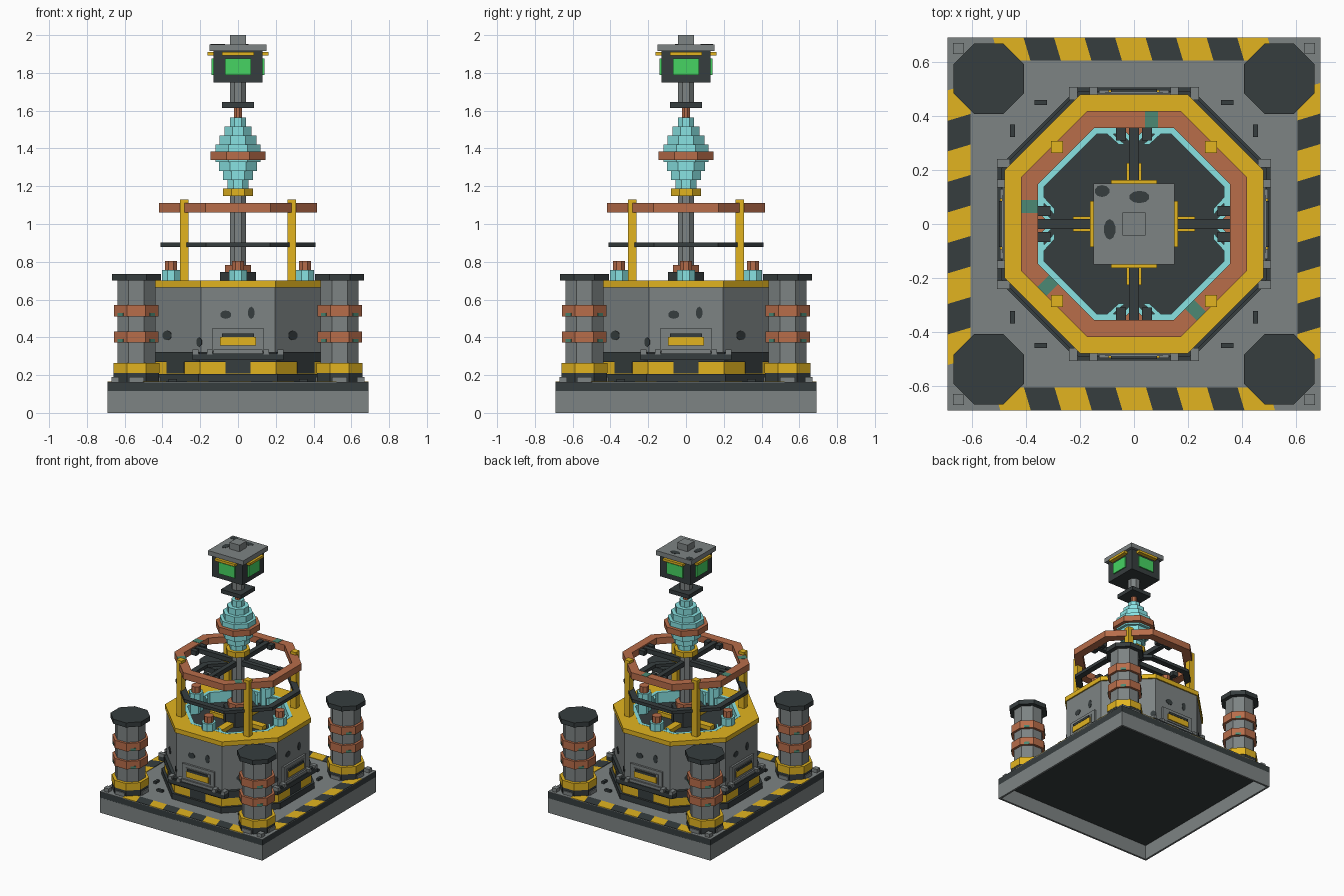
import bpy, bmesh, math
from mathutils import Matrix

cube = bpy.data.objects.get("Cube")
if cube:
    bpy.data.objects.remove(cube, do_unlink=True)


def material(name, r, g, b):
    lin = [((c / 255 + 0.055) / 1.055) ** 2.4 for c in (r, g, b)] + [1]
    m = bpy.data.materials.new(name)
    m.use_nodes = True
    m.diffuse_color = lin
    m.node_tree.nodes["Principled BSDF"].inputs["Base Color"].default_value = lin
    return m


GREY = material("grey steel", 125, 131, 131)
DARK = material("dark iron", 54, 61, 62)
YELLOW = material("warning yellow", 226, 180, 32)
COPPER = material("copper", 184, 109, 74)
CYAN = material("cyan ceramic", 136, 226, 226)
GREEN = material("green screen", 70, 212, 98)
PATINA = material("patina", 76, 136, 116)


def finish(name, bm, mat, turn=0.0, loc=(0, 0, 0)):
    bmesh.ops.recalc_face_normals(bm, faces=bm.faces)
    bm.transform(Matrix.Translation(loc) @ Matrix.Rotation(turn, 4, "Z"))
    me = bpy.data.meshes.new(name)
    bm.to_mesh(me)
    bm.free()
    me.materials.append(mat)
    ob = bpy.data.objects.new(name, me)
    bpy.context.collection.objects.link(ob)
    return ob


def box(name, x, y, z, mat, turn=0.0, slant=0.0, loc=(0, 0, 0)):
    """Box from (min, max) ranges; slant shears x along y."""
    bm = bmesh.new()
    bmesh.ops.create_cube(bm, size=1)
    for v in bm.verts:
        px, py, pz = (r[0] + (c + 0.5) * (r[1] - r[0]) for r, c in zip((x, y, z), v.co))
        v.co = (px + slant * (py - y[0]), py, pz)
    return finish(name, bm, mat, turn, loc)


def octagon(name, flat, z0, z1, mat, loc=(0, 0), inner=None):
    """Octagonal prism, or ring when inner is given; sizes are to the flats."""
    bm = bmesh.new()
    radii = [flat] if inner is None else [flat, inner]
    loops = []
    for a in radii:
        r = a / math.cos(math.pi / 8)
        for z in (z0, z1):
            loops.append([bm.verts.new((r * math.cos((i + 0.5) * math.pi / 4),
                                        r * math.sin((i + 0.5) * math.pi / 4), z))
                          for i in range(8)])
    pairs = [(0, 1)] if inner is None else [(0, 1), (1, 3), (3, 2), (2, 0)]
    for a, b in pairs:
        for i in range(8):
            j = (i + 1) % 8
            bm.faces.new((loops[a][i], loops[a][j], loops[b][j], loops[b][i]))
    if inner is None:
        bm.faces.new(loops[0])
        bm.faces.new(loops[1])
    return finish(name, bm, mat, 0, (*loc, 0))


def stain(name, loc, w, h, tilt, turn=0.0):
    """Thin oval plate, tilted up against a wall or left flat."""
    bm = bmesh.new()
    bmesh.ops.create_cone(bm, cap_ends=True, segments=10, radius1=1, radius2=1, depth=0.006)
    bm.transform(Matrix.Translation(loc) @ Matrix.Rotation(tilt, 4, "X")
                 @ Matrix.Diagonal((w, h, 1, 1)))
    return finish(name, bm, DARK, turn)


def span(h, c=0.0):
    return (c - h, c + h)


QUARTERS = [k * math.pi / 2 for k in range(4)]
EIGHTHS = [k * math.pi / 4 for k in range(8)]

# Base: hollow skirt, dark slab and floor plate
for t in QUARTERS:
    box("base_skirt", span(0.69), (-0.69, -0.675), (0, 0.117), GREY, t)
box("base_slab", span(0.69), span(0.69), (0.112, 0.16), DARK)
box("floor_plate", span(0.69), span(0.69), (0.16, 0.163), GREY)

# Slanted hazard border and floor ticks
for t in QUARTERS:
    for i in range(9):
        x = -0.495 + i * 0.113
        box("border_stripe", (x, x + 0.113), (-0.69, -0.605), (0.163, 0.167),
            (YELLOW, DARK)[i % 2], t, -0.3)
    for s in (-1, 1):
        box("floor_tick", span(0.023, s * 0.345), (-0.46, -0.44), (0.16, 0.18), DARK, t)

# Octagonal plinth and main body with a recessed deck
octagon("plinth", 0.503, 0.16, 0.207, DARK)
octagon("hazard_band", 0.485, 0.207, 0.27, YELLOW)
octagon("body_step", 0.493, 0.27, 0.323, DARK)
octagon("body", 0.47, 0.32, 0.665, GREY, inner=0.355)
octagon("body_rim", 0.48, 0.665, 0.70, YELLOW, inner=0.357)
octagon("deck", 0.36, 0.32, 0.62, DARK)
octagon("deck_liner", 0.358, 0.61, 0.701, CYAN, inner=0.333)
for n, t in enumerate(EIGHTHS):
    box("hazard_patch", span(0.065, 0.02 * (n % 2)), (-0.489, -0.48), (0.208, 0.269), DARK, t)
    marks = (((-0.06, 0.41, 0.035, 0.025), (0.18, 0.375, 0.02, 0.025)) if n % 2 else
             ((-0.065, 0.52, 0.03, 0.022), (0.07, 0.53, 0.018, 0.032)))
    for x, z, w, h in marks:
        stain("body_stain", (x, -0.47, z), w, h, math.pi / 2, t)

# Service panels on the four main faces
for t in QUARTERS:
    box("panel_frame", span(0.135), (-0.485, -0.46), (0.325, 0.45), GREY, t)
    box("panel_inset", span(0.105), (-0.489, -0.48), (0.345, 0.425), GREY, t)
    box("panel_slit", span(0.085), (-0.499, -0.48), (0.402, 0.42), DARK, t)
    box("panel_hatch", span(0.095), (-0.497, -0.48), (0.358, 0.402), YELLOW, t)
    box("panel_sill", span(0.13), (-0.497, -0.47), (0.305, 0.335), GREY, t)
    box("step_bar", span(0.24), (-0.505, -0.46), (0.28, 0.315), DARK, t)
    for x in (-0.225, -0.15, 0.15, 0.225):
        box("step_tooth", span(0.015, x), (-0.508, -0.46), (0.31, 0.335), GREY, t)

# Corner pillars
for sx in (-1, 1):
    for sy in (-1, 1):
        p = (sx * 0.538, sy * 0.538)
        for name, flat, z0, z1, mat in (
                ("pillar_foot", 0.12, 0.16, 0.21, DARK),
                ("pillar_collar", 0.122, 0.21, 0.265, YELLOW),
                ("pillar_shaft", 0.10, 0.265, 0.70, GREY),
                ("pillar_band", 0.118, 0.372, 0.432, COPPER),
                ("pillar_band", 0.118, 0.51, 0.57, COPPER),
                ("pillar_cap", 0.13, 0.70, 0.735, DARK)):
            octagon(name, flat, z0, z1, mat, p)
        box("corner_bolt", span(0.02, sx * 0.65), span(0.02, sy * 0.65), (0.16, 0.19), GREY)
        for t in QUARTERS[:2]:
            box("foot_lug", span(0.04), span(0.128), (0.16, 0.19), GREY, t, loc=(*p, 0))
            for z in (0.374, 0.512):
                box("band_patina", span(0.02), span(0.121), (z, z + 0.018), PATINA,
                    t + math.pi / 4, loc=(*p, 0))

# Cage: posts, rails and spokes, with brackets and liner corners on the deck
for t in QUARTERS:
    box("cage_post", (0.262, 0.308), (0.262, 0.308), (0.61, 1.13), YELLOW, t)
    box("cage_spoke", span(0.018), (-0.37, -0.03), (1.065, 1.10), DARK, t)
    box("deck_bracket", span(0.027), (-0.225, -0.08), (0.61, 0.65), YELLOW, t)
    for s in (-1, 1):
        box("spoke_clamp", span(0.018, s * 0.048), (-0.355, -0.31), (1.065, 1.10), DARK, t)
        box("liner_corner", span(0.011, s * 0.09), (-0.335, -0.295), (0.61, 0.698), CYAN, t,
            -s * 1.1)
octagon("lower_rail", 0.41, 0.878, 0.902, DARK, inner=0.365)
octagon("upper_rail", 0.418, 1.06, 1.11, COPPER, inner=0.355)
for t in (math.pi, -math.pi / 2, -math.pi / 4, math.pi / 4):
    box("rail_patina", span(0.024, -0.065), (-0.417, -0.356), (1.107, 1.112), PATINA, t)

# Deck insulators
for x, y in ((0.355, 0), (-0.355, 0), (0, 0.355), (0, -0.355)):
    octagon("insulator", 0.047, 0.61, 0.757, CYAN, (x, y))
    octagon("insulator_cap", 0.032, 0.757, 0.805, COPPER, (x, y))

# Central mast
for name, flat, z0, z1, mat in (
        ("mast_base", 0.095, 0.61, 0.745, DARK),
        ("mast_ring", 0.07, 0.745, 0.782, COPPER),
        ("mast", 0.042, 0.78, 1.15, GREY),
        ("mast_collar", 0.08, 1.147, 1.187, YELLOW),
        ("coil_band", 0.146, 1.34, 1.385, COPPER),
        ("coil_pin", 0.02, 1.56, 1.62, COPPER),
        ("lamp_neck", 0.042, 1.64, 1.755, GREY)):
    octagon(name, flat, z0, z1, mat)

# Stepped ceramic coil
for i, flat in enumerate((0.055, 0.08, 0.10, 0.12, 0.12, 0.098, 0.072, 0.042)):
    octagon("coil_disc", flat, 1.187 + i * 0.047, 1.187 + (i + 1) * 0.047, CYAN)

# Lamp head
box("lamp_plate", span(0.085), span(0.085), (1.615, 1.645), DARK)
box("lamp_box", span(0.13), span(0.13), (1.75, 1.915), DARK)
box("lamp_roof", span(0.15), span(0.15), (1.915, 1.95), GREY)
box("lamp_knob", span(0.042), span(0.042), (1.95, 2.0), GREY)
for t in QUARTERS:
    box("lamp_screen", span(0.068), (-0.139, -0.13), (1.79, 1.877), GREEN, t)
    box("lamp_visor", span(0.085), (-0.162, -0.13), (1.892, 1.91), YELLOW, t)
for x, y, w, h in ((0.02, 0.1, 0.038, 0.023), (-0.09, -0.02, 0.022, 0.038),
                   (-0.118, 0.122, 0.028, 0.022)):
    stain("roof_stain", (x, y, 1.949), w, h, 0)
